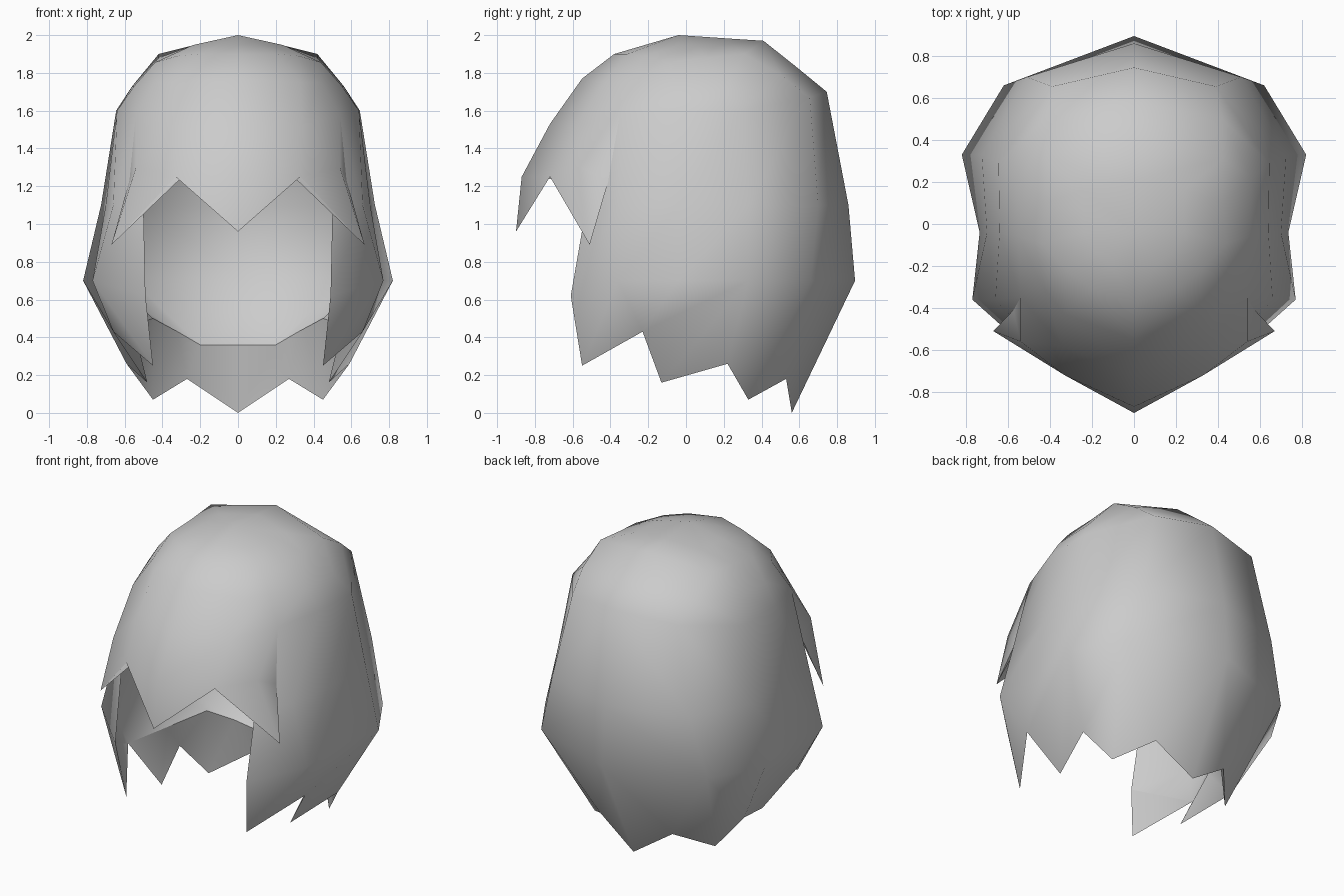
import bpy, bmesh

old = bpy.data.objects.get("Cube")
if old:
    bpy.data.objects.remove(old, do_unlink=True)

grey = bpy.data.materials.new("plain_grey")
grey.use_nodes = True
grey.diffuse_color = (0.6, 0.6, 0.6, 1)
grey.node_tree.nodes["Principled BSDF"].inputs["Base Color"].default_value = (0.6, 0.6, 0.6, 1)

# Half profiles running down the hair, from the back centre round to the front
apex = (0, -.04, 2.0)
back = [(0, .21, 1.983), (0, .41, 1.97), (0, .58, 1.835), (0, .745, 1.70),
        (0, .86, 1.1), (0, .895, .7)]
corner = [(.24, .16, 1.945), (.42, .31, 1.90), (.42, .50, 1.79), (.39, .655, 1.67),
          (.51, .70, 1.1), (.62, .66, .7)]
rear_side = [(.24, .06, 1.946), (.42, .10, 1.88), (.56, .22, 1.73), (.645, .29, 1.6),
             (.725, .33, 1.1), (.82, .33, .7)]
side = [(.24, -.04, 1.947), (.44, -.09, 1.855), (.55, -.06, 1.73), (.64, -.04, 1.6),
        (.70, -.04, 1.1), (.735, -.04, .7)]
temple = [(.18, -.14, 1.94), (.32, -.22, 1.89), (.44, -.29, 1.75), (.54, -.35, 1.58),
          (.66, -.36, 1.1), (.77, -.36, .7)]
brow = [(.11, -.19, 1.944), (.20, -.31, 1.90), (.33, -.43, 1.75), (.34, -.58, 1.52),
        (.33, -.72, 1.25)]
front = [(0, -.21, 1.95), (0, -.38, 1.90), (0, -.55, 1.77), (0, -.72, 1.53), (0, -.87, 1.25)]
columns = [back, corner, rear_side, side, temple, brow, front]

# Ragged lower edge outside, and the smoother lower edge of the lining
hem = [(0, .56, 0), (.27, .53, .18), (.45, .33, .07), (.59, .22, .26),
       (.48, -.13, .16), (.66, -.23, .43), (.45, -.55, .25)]
lining_hem = [(0, .5, .36), (.2, .5, .36), (.32, .42, .43), (.45, .31, .5), (.555, .04, .465)]

# Front edge of the side lock, and the fringe points
lock_top, lock_mid, lock_low = (.46, -.42, 1.4), (.50, -.53, 1.08), (.49, -.61, .62)
fringe_edge, fringe_bend = (.575, -.41, 1.23), (.54, -.56, 1.30)
fringe_side_tip, fringe_tip = (.67, -.51, .89), (0, -.9, .96)


def inset(p):
    """Point on the lining, slightly inside the outer surface."""
    return (p[0] * .93, p[1] * .93, 1 + (p[2] - 1) * .95)


def dome(cols, top):
    """Crown and upper walls shared by the outer hair and the lining."""
    faces = []
    for i, (a, b) in enumerate(zip(cols, cols[1:])):
        faces.append([top, b[0], a[0]])
        for r in range(5 if i < 4 else 3):
            faces.append([a[r], b[r], b[r + 1], a[r + 1]])
    return faces


def build(name, faces, flip=False):
    """Weld a half from faces, shade it smooth and mirror it."""
    bm = bmesh.new()
    for f in faces:
        bm.faces.new([bm.verts.new(p) for p in (reversed(f) if flip else f)])
    bmesh.ops.remove_doubles(bm, verts=bm.verts[:], dist=.0005)
    mesh = bpy.data.meshes.new(name)
    bm.to_mesh(mesh)
    bm.free()
    mesh.materials.append(grey)
    ob = bpy.data.objects.new(name, mesh)
    bpy.context.collection.objects.link(ob)
    mod = ob.modifiers.new("mirror", 'MIRROR')
    mod.merge_threshold = .001
    for p in mesh.polygons:
        p.use_smooth = True


# Outer hair: dome, ragged hem, side locks and fringe
A, B, C, D, E, F, G = columns
outer = dome(columns, apex)
outer += [[A[5], hem[1], hem[0]], [A[5], B[5], hem[1]], [B[5], hem[2], hem[1]],
          [B[5], C[5], hem[3]], [B[5], hem[3], hem[2]],
          [C[5], D[5], hem[5]], [C[5], hem[5], hem[4]], [C[5], hem[4], hem[3]],
          [D[5], E[5], hem[5]], [E[5], hem[6], hem[5]],
          [E[5], lock_low, hem[6]],
          [E[4], lock_mid, lock_low, E[5]], [E[3], lock_top, lock_mid, E[4]],
          [E[3], F[3], fringe_bend], [F[3], F[4], fringe_bend],
          [fringe_bend, F[4], fringe_side_tip],
          [E[3], fringe_bend, fringe_edge], [fringe_edge, fringe_bend, fringe_side_tip],
          [F[3], G[3], G[4], F[4]], [F[4], G[4], fringe_tip]]
build("outer_hair", outer)

# Lining: the inner wall, facing inwards, meeting the hem at the side notch
inner = [[inset(p) for p in c] for c in columns]
a, b, c, d, e, f, g = inner
edge_in, bend_in = (.53, -.44, 1.23), inset(fringe_bend)
lh = lining_hem
lining = dome(inner, inset(apex))
lining += [[a[5], lh[1], lh[0]], [a[5], b[5], lh[2], lh[1]], [b[5], c[5], lh[3], lh[2]],
           [c[5], d[5], lh[4], lh[3]], [d[5], hem[5], lh[4]], [d[5], e[5], hem[5]],
           [e[5], lock_low, hem[5]],
           [e[4], lock_mid, lock_low, e[5]], [e[3], lock_top, lock_mid, e[4]],
           [e[3], f[3], bend_in], [f[3], f[4], bend_in], [e[3], bend_in, edge_in],
           [f[3], g[3], g[4], f[4]]]
build("hair_lining", lining, flip=True)

# Undersides closing the gap between the outer hair and the lining
rim = [[hem[5], hem[6], lock_low], [hem[4], hem[5], lh[4]]]
for i in range(4):
    rim += [[hem[i], hem[i + 1], lh[i + 1]], [hem[i], lh[i + 1], lh[i]]]
build("hem_underside", rim)
build("fringe_underside", [[fringe_edge, fringe_side_tip, edge_in],
                           [fringe_side_tip, bend_in, edge_in],
                           [fringe_side_tip, F[4], f[4], bend_in],
                           [F[4], fringe_tip, g[4], f[4]]])
